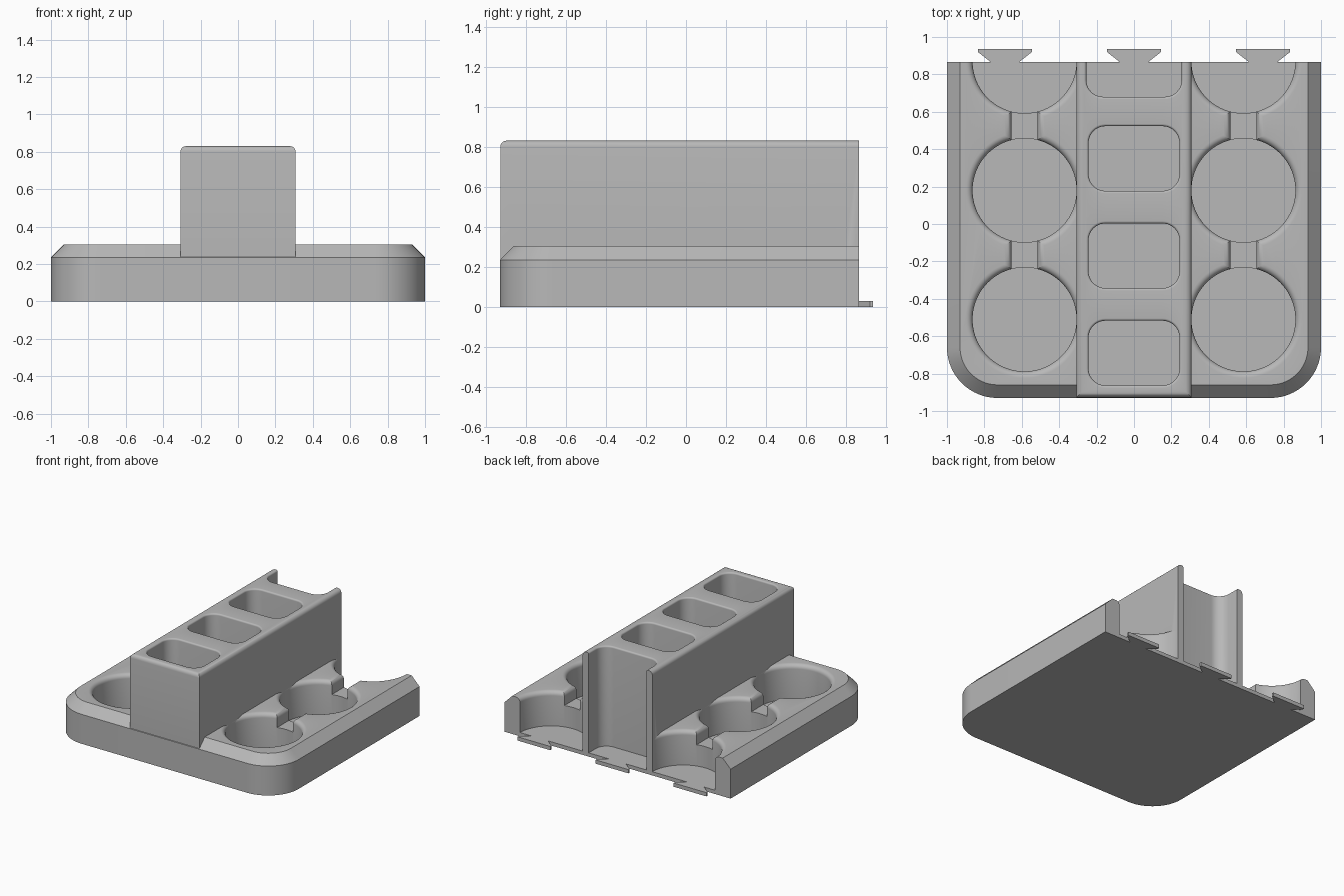
import bpy, bmesh, math

if "Cube" in bpy.data.objects:
    bpy.data.objects.remove(bpy.data.objects["Cube"])

grey = bpy.data.materials.new("plain grey")
grey.use_nodes = True
COLOUR = (0.48, 0.48, 0.48, 1)
grey.diffuse_color = COLOUR
grey.node_tree.nodes["Principled BSDF"].inputs["Base Color"].default_value = COLOUR

BACK, FLOOR, DECK, TOWER = 0.865, 0.03, 0.305, 0.83


def finish(name, bm):
    bmesh.ops.recalc_face_normals(bm, faces=bm.faces)
    mesh = bpy.data.meshes.new(name)
    bm.to_mesh(mesh)
    bm.free()
    mesh.materials.append(grey)
    ob = bpy.data.objects.new(name, mesh)
    bpy.context.collection.objects.link(ob)
    return ob


def outline(cx, cy, hx, hy, r, n):
    """Rounded rectangle as a list of points."""
    if r < 1e-4:
        n = 0
    pts = []
    for q, (sx, sy) in enumerate([(1, 1), (-1, 1), (-1, -1), (1, -1)]):
        for i in range(n + 1):
            a = math.radians(90) * (q + i / max(n, 1))
            k = r if n else 0
            pts.append((cx + sx * (hx - r) + k * math.cos(a),
                        cy + sy * (hy - r) + k * math.sin(a)))
            if not n:
                pts[-1] = (cx + sx * hx, cy + sy * hy)
    return pts


def block(name, cx, cy, hx, hy, r, levels, n=12):
    """Stack rounded rectangles; levels are (outward offset, height)."""
    bm = bmesh.new()
    rings = []
    for off, z in levels:
        # square corners stay square, round ones keep a parallel offset
        rad = r + off if r > 0 else 0
        pts = outline(cx, cy, hx + off, hy + off, rad, n)
        rings.append([bm.verts.new((x, y, z)) for x, y in pts])
    for a, b in zip(rings, rings[1:]):
        for i in range(len(a)):
            j = (i + 1) % len(a)
            bm.faces.new((a[i], a[j], b[j], b[i]))
    bm.faces.new(rings[0][::-1])
    bm.faces.new(rings[-1])
    bmesh.ops.remove_doubles(bm, verts=bm.verts, dist=1e-5)
    return finish(name, bm)


def flare(bottom, top, f, steps=6):
    """Levels of a straight hole that rolls outward at its rim."""
    arc = [math.radians(90) * i / steps for i in range(steps + 1)]
    return ([(0, bottom)]
            + [(f * (1 - math.cos(a)), top - f + f * math.sin(a)) for a in arc]
            + [(f, top + 0.1)])


def combine(target, tool, operation):
    mod = target.modifiers.new(operation.lower(), "BOOLEAN")
    mod.operation, mod.solver, mod.object = operation, "EXACT", tool
    bpy.context.view_layer.objects.active = target
    bpy.ops.object.modifier_apply(modifier=mod.name)
    bpy.data.objects.remove(tool)


def channel(cx, y0, y1):
    """Shallow link between neighbouring bores, with rolled upper edges."""
    side = [(0.07 + off, z) for off, z in flare(0.2, DECK, 0.035)]
    section = side + [(-x, z) for x, z in reversed(side)]
    bm = bmesh.new()
    near = [bm.verts.new((cx + x, y0, z)) for x, z in section]
    face = bm.faces.new(near)
    out = bmesh.ops.extrude_face_region(bm, geom=[face])
    moved = [v for v in out["geom"] if isinstance(v, bmesh.types.BMVert)]
    bmesh.ops.translate(bm, verts=moved, vec=(0, y1 - y0, 0))
    return finish("channel_cutter", bm)


# Chamfered base, made long and trimmed at the back later
body = block("tray_body", 0, 0.335, 1, 1.265, 0.27,
             [(0, 0), (0, 0.235), (-0.07, DECK)], 16)

# Round bores and their linking channels on both sides
for sx in (-1, 1):
    for cy in (-0.51, 0.18, 0.87):
        bore = block("bore_cutter", sx * 0.585, cy, 0.278, 0.278, 0.278,
                     flare(FLOOR, DECK, 0.035), 20)
        combine(body, bore, "DIFFERENCE")
    for cy in (-0.165, 0.525):
        combine(body, channel(sx * 0.585, cy - 0.12, cy + 0.12), "DIFFERENCE")

# Central tower with rounded top edges
roll = [math.radians(90) * i / 5 for i in range(6)]
tower = block("tower", 0, 0.335, 0.308, 1.262, 0,
              [(0, 0)] + [(-0.03 * (1 - math.cos(a)), TOWER - 0.03 + 0.03 * math.sin(a))
                          for a in roll])
combine(body, tower, "UNION")

# Rectangular pockets; the rear one is a little larger
for cy, grow in ((-0.69, 0), (-0.17, 0), (0.35, 0), (BACK, 0.012)):
    pocket = block("pocket_cutter", 0, cy, 0.243 + grow, 0.173 + grow, 0.09,
                   flare(FLOOR, TOWER, 0.013), 10)
    combine(body, pocket, "DIFFERENCE")

# Trim flat at the back
combine(body, block("trim_cutter", 0, BACK + 1, 2, 1, 0, [(0, -1), (0, 2)]), "DIFFERENCE")

# Dovetail tabs
for name, cx in (("right_tab", -0.69), ("centre_tab", 0), ("left_tab", 0.69)):
    bm = bmesh.new()
    half = [(0.075, BACK), (0.145, 0.92), (0.145, 0.935)]
    pts = half + [(-x, y) for x, y in reversed(half)]
    face = bm.faces.new([bm.verts.new((cx + x, y, 0)) for x, y in pts])
    out = bmesh.ops.extrude_face_region(bm, geom=[face])
    moved = [v for v in out["geom"] if isinstance(v, bmesh.types.BMVert)]
    bmesh.ops.translate(bm, verts=moved, vec=(0, 0, FLOOR))
    finish(name, bm)

# Smooth curved walls, keep real edges sharp
bpy.ops.object.select_all(action="DESELECT")
body.select_set(True)
bpy.context.view_layer.objects.active = body
bpy.ops.object.shade_smooth_by_angle(angle=math.radians(30))
